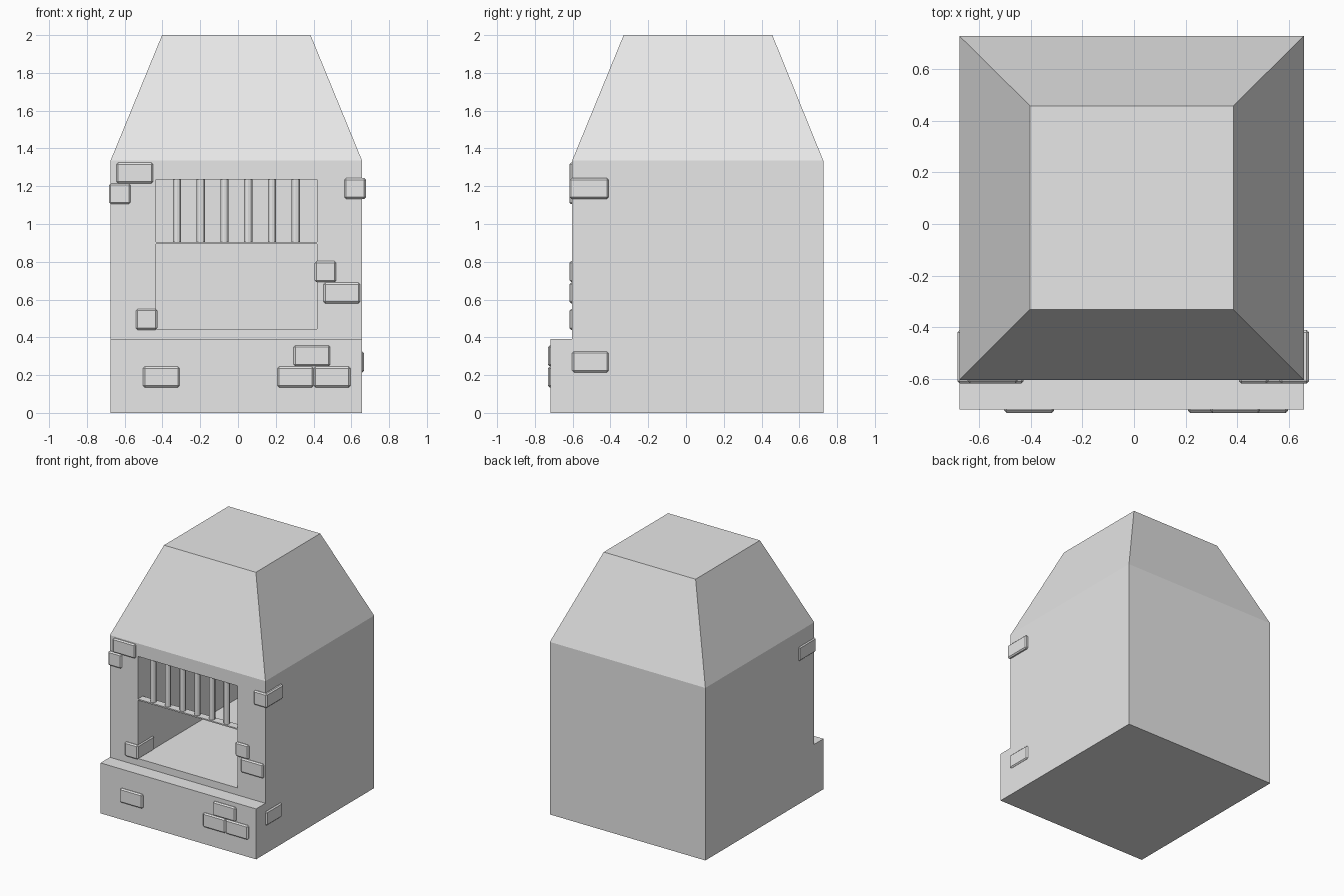
import bpy
import bmesh

cube = bpy.data.objects.get("Cube")
if cube:
    bpy.data.objects.remove(cube, do_unlink=True)

stone = bpy.data.materials.new("grey stone")
stone.use_nodes = True
GREY = (0.8, 0.8, 0.8, 1)
stone.diffuse_color = GREY
stone.node_tree.nodes["Principled BSDF"].inputs["Base Color"].default_value = GREY

X0, X1 = -0.675, 0.657      # side walls
FRONT, BACK = -0.603, 0.727
LEDGE_FRONT = -0.717
EAVES, TOP = 1.335, 2.0
OPEN_L, OPEN_R = -0.435, 0.417
OPEN_BOTTOM, OPEN_TOP, RAIL_Z = 0.445, 1.235, 0.9


def add_object(name, bm):
    bmesh.ops.recalc_face_normals(bm, faces=bm.faces)
    mesh = bpy.data.meshes.new(name)
    bm.to_mesh(mesh)
    bm.free()
    mesh.materials.append(stone)
    obj = bpy.data.objects.new(name, mesh)
    bpy.context.collection.objects.link(obj)
    return obj


def box(name, x, y, z, bevel=0):
    bm = bmesh.new()
    bmesh.ops.create_cube(bm, size=1)
    for v in bm.verts:
        v.co = [r[0] if c < 0 else r[1] for c, r in zip(v.co, (x, y, z))]
    if bevel:
        bmesh.ops.bevel(bm, geom=bm.edges[:], offset=bevel, segments=1,
                        affect='EDGES')
    return add_object(name, bm)


# Body with front ledge, extruded from its side profile
bm = bmesh.new()
profile = [(LEDGE_FRONT, 0), (BACK, 0), (BACK, EAVES), (FRONT, EAVES),
           (FRONT, 0.39), (LEDGE_FRONT, 0.39)]
side = bm.faces.new([bm.verts.new((X0, y, z)) for y, z in profile])
ext = bmesh.ops.extrude_face_region(bm, geom=[side])["geom"]
bmesh.ops.translate(bm, vec=(X1 - X0, 0, 0),
                    verts=[g for g in ext if isinstance(g, bmesh.types.BMVert)])
body = add_object("oven_body", bm)

# Fire chamber cut into the body
cutter = box("chamber_cutter", (OPEN_L, OPEN_R), (-0.9, 0.66),
             (OPEN_BOTTOM, OPEN_TOP))
cutter.hide_render = True
mod = body.modifiers.new("chamber", 'BOOLEAN')
mod.operation = 'DIFFERENCE'
mod.solver = 'EXACT'
mod.object = cutter
bpy.context.view_layer.objects.active = body
bpy.ops.object.modifier_apply(modifier=mod.name)
bpy.data.objects.remove(cutter, do_unlink=True)

# Tapered hood
hood = box("hood", (X0, X1), (FRONT, BACK), (EAVES, TOP))
for v in hood.data.vertices:
    if v.co.z > EAVES + 0.1:
        v.co.x = -0.402 if v.co.x < 0 else 0.384
        v.co.y = -0.33 if v.co.y < 0 else 0.457

# Grille: thin rail and upright round bars
box("grille_rail", (OPEN_L, OPEN_R), (FRONT, FRONT + 0.06),
    (RAIL_Z - 0.005, RAIL_Z + 0.005))
for i in range(6):
    bm = bmesh.new()
    bmesh.ops.create_cone(bm, cap_ends=True, segments=12, radius1=0.022,
                          radius2=0.022, depth=OPEN_TOP - RAIL_Z)
    bar = add_object(f"grille_bar_{i + 1}", bm)
    bar.location = (-0.323 + 0.1257 * i, FRONT + 0.03, (OPEN_TOP + RAIL_Z) / 2)
    bpy.ops.object.select_all(action='DESELECT')
    bar.select_set(True)
    bpy.context.view_layer.objects.active = bar
    bpy.ops.object.shade_smooth_by_angle()

# Flat bricks showing through the plaster: left edge, bottom, wall plane
H, W, OUT = 0.11, 0.193, 0.014
for i, (x, z, y) in enumerate([
        (-0.643, 1.215, FRONT), (0.453, 0.58, FRONT),
        (-0.502, 0.135, LEDGE_FRONT), (0.208, 0.135, LEDGE_FRONT),
        (0.402, 0.135, LEDGE_FRONT), (0.295, 0.247, LEDGE_FRONT)]):
    box(f"face_brick_{i + 1}", (x, x + W), (y - OUT, y + 0.03), (z, z + H), 0.009)

# Corner bricks running back along the side walls and the opening
for i, (x, z) in enumerate([(-0.683, 1.105), (0.563, 1.133),
                            (0.406, 0.693), (-0.541, 0.44)]):
    box(f"corner_brick_{i + 1}", (x, x + 0.114), (FRONT - OUT, -0.41),
        (z, z + H), 0.009)

# Brick on the left wall
box("side_brick", (X1 - 0.03, X1 + 0.01), (FRONT, -0.41), (0.215, 0.325), 0.009)
